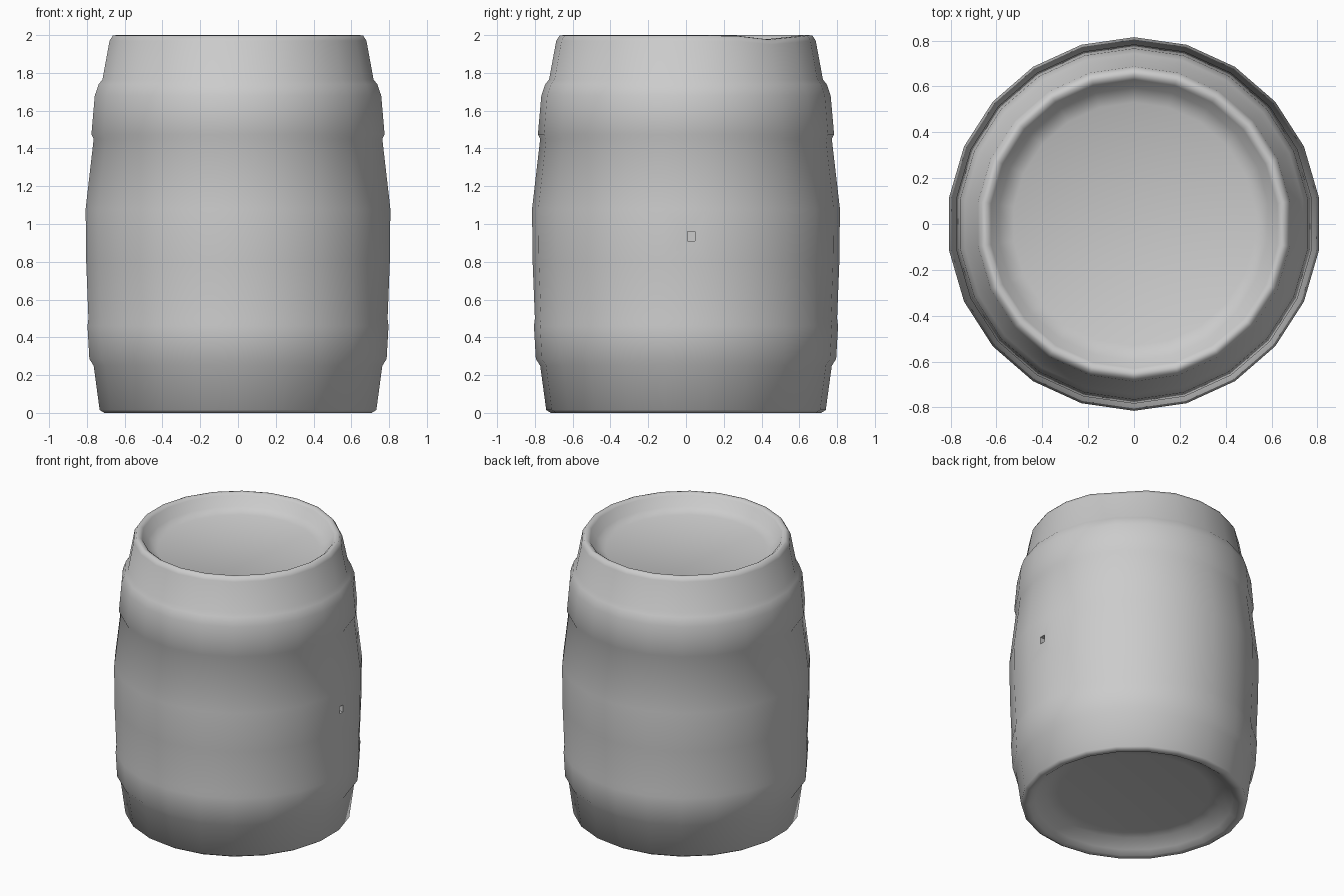
import bpy, bmesh, math

if "Cube" in bpy.data.objects:
    bpy.data.objects.remove(bpy.data.objects["Cube"])

SIDES = 22

# Barrel profile (radius, height): lower recess, outer wall with two raised bands, rim, upper recess
profile = [
    (0.50, 0.09), (0.58, 0.08), (0.65, 0.03), (0.685, 0.005), (0.715, 0.0), (0.74, 0.015),
    (0.772, 0.25), (0.795, 0.285), (0.805, 0.46), (0.80, 0.50),
    (0.812, 0.80), (0.815, 1.08), (0.772, 1.45), (0.784, 1.475),
    (0.766, 1.68), (0.745, 1.74), (0.725, 1.765),
    (0.687, 1.97), (0.67, 1.997), (0.65, 2.0), (0.63, 1.985), (0.595, 1.92), (0.53, 1.89),
]

bm = bmesh.new()
rings = []
for r, z in profile:
    ring = []
    for i in range(SIDES):
        a = math.pi / 2 + 2 * math.pi * i / SIDES
        ring.append(bm.verts.new((r * math.cos(a), r * math.sin(a), z)))
    rings.append(ring)
for low, high in zip(rings, rings[1:]):
    for i in range(SIDES):
        j = (i + 1) % SIDES
        bm.faces.new((low[i], low[j], high[j], high[i]))

# Flat recessed heads at both ends
bm.faces.new(list(reversed(rings[0])))
bm.faces.new(rings[-1])

# Small dip in the rim at the back right
for v in bm.verts:
    if v.co.z > 1.96 and math.hypot(v.co.x, v.co.y) > 0.6:
        d = math.hypot(v.co.x - 0.47, v.co.y - 0.45)
        v.co.z -= 0.025 * max(0, 1 - d / 0.25)

mesh = bpy.data.meshes.new("barrel")
bm.to_mesh(mesh)
bm.free()
barrel = bpy.data.objects.new("barrel", mesh)
bpy.context.collection.objects.link(barrel)

# Small square bung hole on the right side
bpy.ops.mesh.primitive_cube_add(size=1, location=(0.80, 0.027, 0.935))
cutter = bpy.context.object
cutter.name = "bung_hole_cutter"
cutter.scale = (0.10, 0.04, 0.05)
cutter.hide_render = True
cutter.hide_viewport = False
bpy.context.view_layer.objects.active = barrel
mod = barrel.modifiers.new("bung_hole", 'BOOLEAN')
mod.operation = 'DIFFERENCE'
mod.solver = 'EXACT'
mod.object = cutter
bpy.ops.object.select_all(action='DESELECT')
barrel.select_set(True)
bpy.ops.object.modifier_apply(modifier=mod.name)
bpy.data.objects.remove(cutter)

# Smooth barrel surface with a crisp hole edge
bpy.ops.object.shade_smooth_by_angle(angle=math.radians(65))
